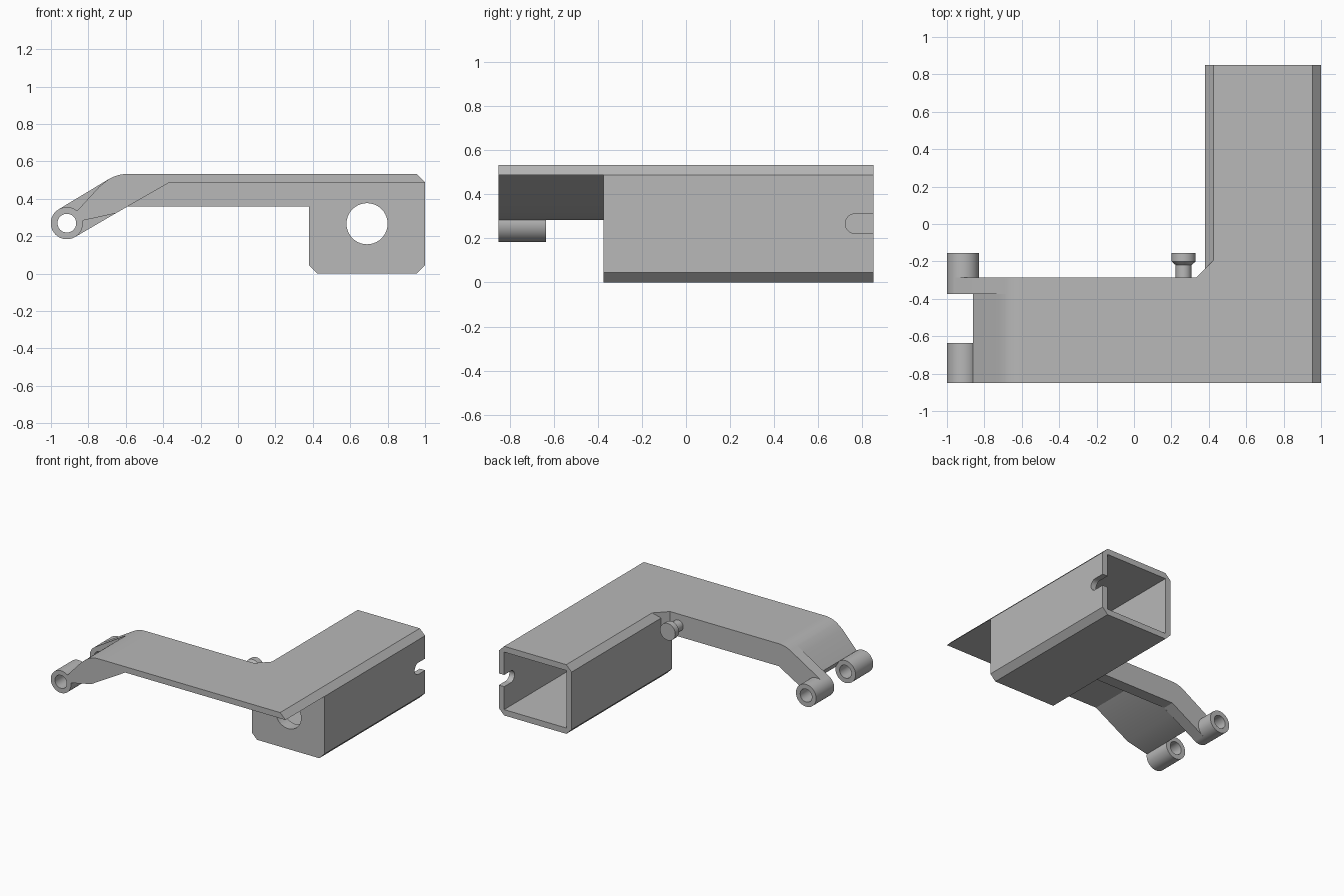
import bpy, bmesh, math
from mathutils import Matrix

default = bpy.data.objects.get("Cube")
if default:
    bpy.data.objects.remove(default, do_unlink=True)

GREY = bpy.data.materials.new("plain grey")
GREY.use_nodes = True
COLOUR = (0.48, 0.48, 0.48, 1)
GREY.diffuse_color = COLOUR
GREY.node_tree.nodes["Principled BSDF"].inputs["Base Color"].default_value = COLOUR

TOP, UNDER, RIB_LOW = 0.533, 0.488, 0.36
FRONT, WALL, BACK_EDGE, REAR = -0.85, -0.375, -0.285, 0.85
LEFT, BEVEL = 0.38, 0.045
PIVOT_X, PIVOT_Z, LUG_R = -0.915, 0.27, 0.086


def finish(name, bm):
    bmesh.ops.recalc_face_normals(bm, faces=bm.faces)
    mesh = bpy.data.meshes.new(name)
    bm.to_mesh(mesh)
    bm.free()
    mesh.materials.append(GREY)
    obj = bpy.data.objects.new(name, mesh)
    bpy.context.collection.objects.link(obj)
    return obj


def prism(name, outline, y0, y1):
    """Extrude an (x, z) outline along y."""
    bm = bmesh.new()
    face = bm.faces.new([bm.verts.new((x, y0, z)) for x, z in outline])
    new = bmesh.ops.extrude_face_region(bm, geom=[face])["geom"]
    verts = [v for v in new if isinstance(v, bmesh.types.BMVert)]
    bmesh.ops.translate(bm, verts=verts, vec=(0, y1 - y0, 0))
    return finish(name, bm)


def lathe(name, profile, x, z, closed=False):
    """Revolve (radius, y) points about a y axis."""
    bm = bmesh.new()
    verts = [bm.verts.new((r, y, 0)) for r, y in profile]
    pairs = list(zip(verts, verts[1:] + verts[:1])) if closed else list(zip(verts, verts[1:]))
    edges = [bm.edges.new(p) for p in pairs]
    bmesh.ops.spin(bm, geom=verts + edges, cent=(0, 0, 0), axis=(0, 1, 0),
                   angle=math.tau, steps=40, use_merge=True)
    bmesh.ops.remove_doubles(bm, verts=bm.verts, dist=0.0001)
    bmesh.ops.translate(bm, verts=bm.verts, vec=(x, 0, z))
    return finish(name, bm)


def arc(cx, cz, r, start, end, steps=16):
    angles = [math.radians(start + (end - start) * i / steps) for i in range(steps + 1)]
    return [(cx + r * math.cos(a), cz + r * math.sin(a)) for a in angles]


def rectangle(x0, x1, z0, z1):
    return [(x0, z0), (x1, z0), (x1, z1), (x0, z1)]


def cut(target, cutter):
    cutter.hide_render = True
    cutter.hide_set(True)
    mod = target.modifiers.new("cut", "BOOLEAN")
    mod.operation = "DIFFERENCE"
    mod.solver = "EXACT"
    mod.object = cutter


# Hollow box tube, closed at the front
b = BEVEL
tube = prism("box_tube", [
    (LEFT + b, 0), (1 - b, 0), (1, b), (1, TOP - b),
    (1 - b, TOP), (LEFT + b, TOP), (LEFT, TOP - b), (LEFT, b)], WALL, REAR)
cut(tube, prism("tube_cavity_cutter",
                rectangle(LEFT + b, 1 - b, b, UNDER), BACK_EDGE, REAR + 0.1))
cut(tube, prism("front_hole_cutter",
                arc(0.69, 0.267, 0.11, 0, 351, 39), WALL - 0.1, BACK_EDGE + 0.1))

# Round-ended slot in the outer wall
slot = prism("slot_cutter", arc(0.768, 0.267, 0.045, 90, 270) +
             [(REAR + 0.1, 0.222), (REAR + 0.1, 0.312)], -1.1, -0.9)
slot.data.transform(Matrix.Rotation(math.pi / 2, 4, "Z"))
slot.data.transform(Matrix.Diagonal((1, 1, 1, 1)))
cut(tube, slot)

# Thin top plate bending down to the pivot
bend = arc(-0.59, 0.333, 0.2, 90, 120, 8)
plate = prism("top_plate", [
    (1, UNDER), (1 - b, TOP)] + bend + [
    (-0.74, 0.467), (-0.86, 0.336), (-0.83, 0.284),
    (-0.655, 0.322), (-0.366, UNDER)], FRONT, WALL)

# Deeper rib along the back edge of the plate
rib = prism("rear_rib", [(LEFT + b, TOP)] + bend +
            [(PIVOT_X - LUG_R * 0.5, PIVOT_Z + LUG_R * 0.866)] +
            arc(PIVOT_X, PIVOT_Z, 0.07, 120, -60) +
            [(PIVOT_X + LUG_R * 0.5, PIVOT_Z - LUG_R * 0.866),
             (-0.59, RIB_LOW), (LEFT, RIB_LOW), (LEFT, TOP - b)], WALL, BACK_EDGE)

# Corner gusset between rib and tube
bm = bmesh.new()
corner = [(0.335, BACK_EDGE), (LEFT + b, BACK_EDGE), (LEFT + b, -0.195)]
base = bm.faces.new([bm.verts.new((x, y, RIB_LOW)) for x, y in corner])
geom = bmesh.ops.extrude_face_region(bm, geom=[base])["geom"]
bmesh.ops.translate(bm, verts=[v for v in geom if isinstance(v, bmesh.types.BMVert)],
                    vec=(0, 0, TOP - RIB_LOW))
gusset = finish("corner_gusset", bm)

# Pivot lugs
lugs = []
for name, y0, y1 in (("front_lug", FRONT, -0.635), ("rear_lug", WALL, -0.155)):
    ring = [(LUG_R, y0), (LUG_R, y1), (0.05, y1), (0.05, y0)]
    lugs.append(lathe(name, ring, PIVOT_X, PIVOT_Z, closed=True))

# Headed peg on the back of the rib
peg = lathe("spring_peg", [(0, BACK_EDGE), (0.042, BACK_EDGE), (0.042, -0.22),
                           (0.065, -0.2), (0.065, -0.155), (0, -0.155)], 0.265, 0.445)

# Smooth the round surfaces, keep the edges crisp
bpy.ops.object.select_all(action="DESELECT")
for obj in [tube, plate, rib, gusset, peg] + lugs:
    obj.select_set(True)
    bpy.context.view_layer.objects.active = obj
bpy.ops.object.shade_smooth_by_angle(angle=math.radians(25))
